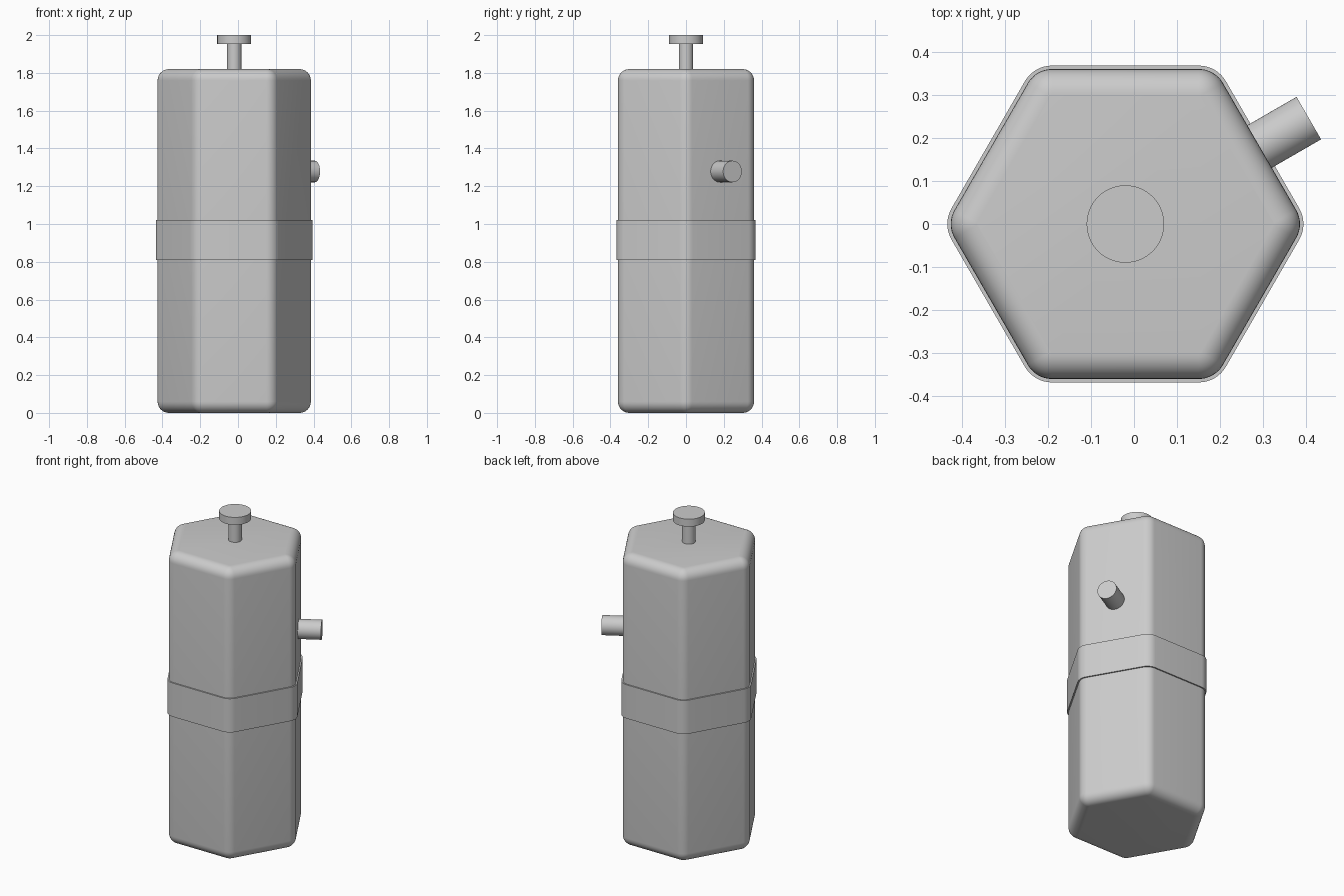
import bpy, bmesh, math
from mathutils import Matrix, Vector

cube = bpy.data.objects.get("Cube")
if cube:
    bpy.data.objects.remove(cube, do_unlink=True)

CENTRE_X = -0.02
FILLET = 0.065
STEPS = 8

grey = bpy.data.materials.new("light_grey")
grey.use_nodes = True
grey.diffuse_color = (0.6, 0.6, 0.6, 1)
grey.node_tree.nodes["Principled BSDF"].inputs["Base Color"].default_value = (0.6, 0.6, 0.6, 1)


def finish(name, bm):
    bmesh.ops.recalc_face_normals(bm, faces=bm.faces)
    mesh = bpy.data.meshes.new(name)
    bm.to_mesh(mesh)
    bm.free()
    mesh.materials.append(grey)
    obj = bpy.data.objects.new(name, mesh)
    bpy.context.collection.objects.link(obj)
    bpy.ops.object.select_all(action='DESELECT')
    obj.select_set(True)
    bpy.context.view_layer.objects.active = obj
    bpy.ops.object.shade_smooth_by_angle(angle=math.radians(30))
    return obj


def rounded_hexagon(apothem, radius, z):
    """Hexagon outline with round corners, one corner towards +x."""
    points = []
    reach = (apothem - radius) / math.cos(math.pi / 6)
    for corner in range(6):
        middle = corner * math.pi / 3
        for i in range(STEPS + 1):
            a = middle + math.pi / 3 * (i / STEPS - 0.5)
            points.append(Vector((
                CENTRE_X + reach * math.cos(middle) + radius * math.cos(a),
                reach * math.sin(middle) + radius * math.sin(a), z)))
    return points


def loft(name, outlines):
    bm = bmesh.new()
    rings = [[bm.verts.new(p) for p in outline] for outline in outlines]
    for low, high in zip(rings, rings[1:]):
        for i in range(len(low)):
            j = (i + 1) % len(low)
            bm.faces.new((low[i], low[j], high[j], high[i]))
    bm.faces.new(rings[0][::-1])
    bm.faces.new(rings[-1])
    return finish(name, bm)


def cylinder(name, radius, start, end):
    start, end = Vector(start), Vector(end)
    axis = end - start
    turn = axis.to_track_quat('Z', 'Y').to_matrix().to_4x4()
    bm = bmesh.new()
    bmesh.ops.create_cone(bm, cap_ends=True, segments=64, radius1=radius,
                          radius2=radius, depth=axis.length,
                          matrix=Matrix.Translation((start + end) / 2) @ turn)
    return finish(name, bm)


# Hexagonal body with every edge rounded
height, apothem, roll = 1.82, 0.36, 0.06
profile = []
for i in range(STEPS + 1):
    a = math.pi / 2 * i / STEPS
    profile.append((roll * (1 - math.sin(a)), roll * (1 - math.cos(a))))
profile += [(inset, height - z) for inset, z in reversed(profile)]
loft("body", [rounded_hexagon(apothem - s, FILLET - s, z) for s, z in profile])

# Raised band round the waist
loft("waist_band", [rounded_hexagon(0.368, FILLET + 0.008, z) for z in (0.81, 1.02)])

# Plunger on top
cylinder("plunger_stem", 0.038, (CENTRE_X, 0, 1.8), (CENTRE_X, 0, 1.96))
cylinder("plunger_knob", 0.09, (CENTRE_X, 0, 1.953), (CENTRE_X, 0, 2.0))

# Side spout, square to the back left face
out = Vector((math.cos(math.pi / 6), math.sin(math.pi / 6), 0))
base = Vector((CENTRE_X, 0, 1.278))
cylinder("spout", 0.057, base + out * 0.33, base + out * 0.492)
